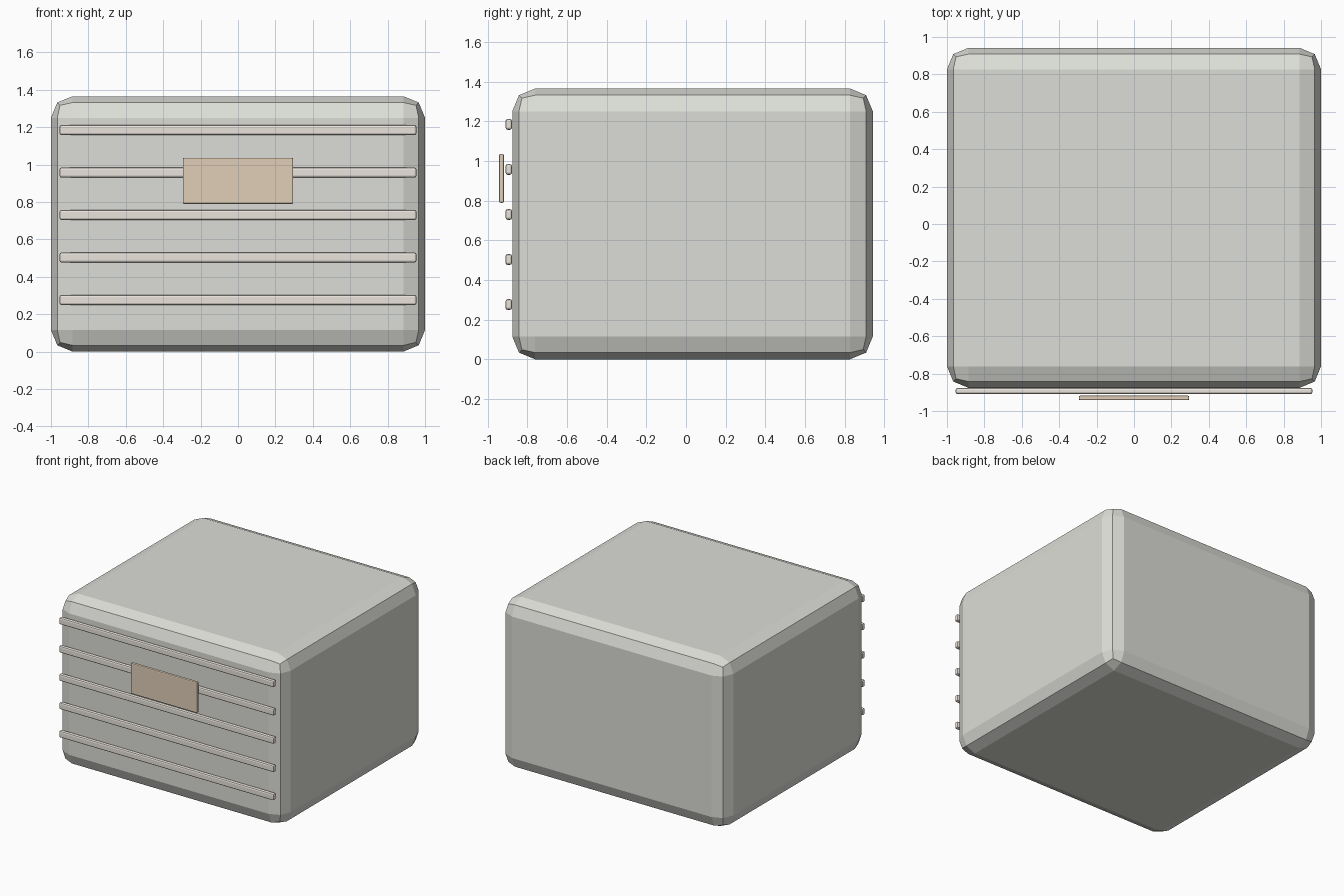
import bpy

if "Cube" in bpy.data.objects:
    bpy.data.objects.remove(bpy.data.objects["Cube"])


def material(name, color):
    mat = bpy.data.materials.new(name)
    mat.diffuse_color = (*color, 1)
    mat.use_nodes = True
    mat.node_tree.nodes["Principled BSDF"].inputs["Base Color"].default_value = mat.diffuse_color
    return mat


def rounded_box(name, low, high, width, segments, mat):
    # Box between two corners, with bevelled edges and flat faces
    center = [(a + b) / 2 for a, b in zip(low, high)]
    bpy.ops.mesh.primitive_cube_add(size=1, location=center)
    obj = bpy.context.object
    obj.name = name
    obj.scale = [b - a for a, b in zip(low, high)]
    bpy.ops.object.transform_apply(location=False, rotation=False, scale=True)
    bevel = obj.modifiers.new("edge_bevel", 'BEVEL')
    bevel.width = width
    bevel.segments = segments
    bevel.limit_method = 'NONE'
    obj.data.materials.append(mat)
    return obj


shell_mat = material("shell_grey_green", (0.72, 0.73, 0.68))
slat_mat = material("slat_beige", (0.82, 0.77, 0.71))
plate_mat = material("plate_tan", (0.75, 0.62, 0.48))

# Main body
rounded_box("body", (-1, -0.876, 0), (1, 0.942, 1.365), 0.115, 2, shell_mat)

# Horizontal slats on the front
for i in range(5):
    z = 0.276 + i * 0.227
    rounded_box(f"front_slat_{i + 1}", (-0.954, -0.91, z - 0.027),
                (0.954, -0.877, z + 0.027), 0.011, 2, slat_mat)

# Plate in front of the slats
rounded_box("front_plate", (-0.295, -0.942, 0.789), (0.295, -0.918, 1.036),
            0.007, 2, plate_mat)
